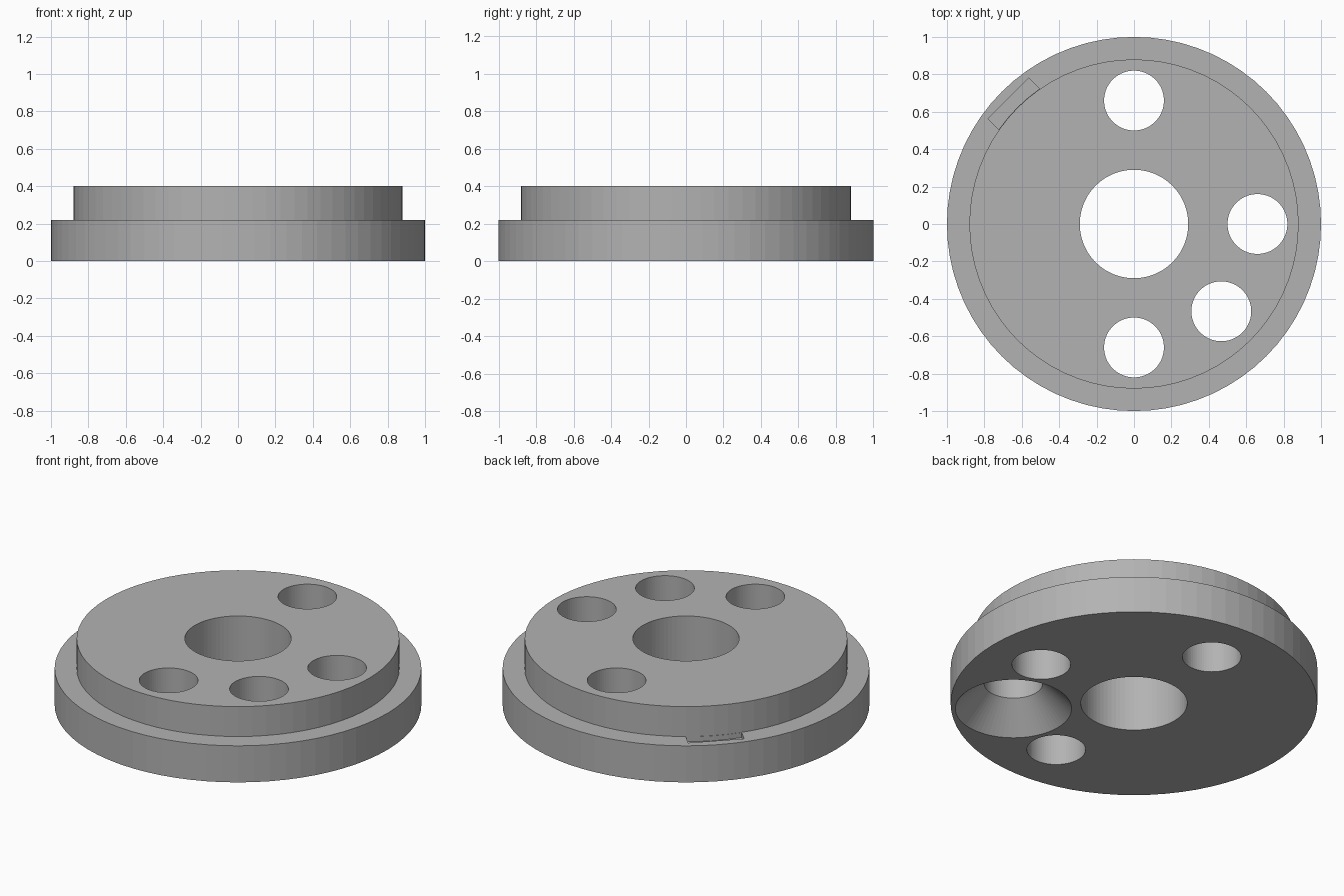
import bpy, bmesh, math
from mathutils import Matrix, Vector

if "Cube" in bpy.data.objects:
    bpy.data.objects.remove(bpy.data.objects["Cube"])

SIDES = 72
RIM, STEP, BORE = 1.0, 0.88, 0.29
LEDGE, TOP = 0.22, 0.40
HOLE_RADIUS, HOLE_CIRCLE = 0.16, 0.66

grey = bpy.data.materials.new("plain grey")
grey.use_nodes = True
colour = (0.45, 0.45, 0.45, 1)
grey.diffuse_color = colour
grey.node_tree.nodes["Principled BSDF"].inputs["Base Color"].default_value = colour


def make_object(name, bm):
    bmesh.ops.recalc_face_normals(bm, faces=bm.faces)
    mesh = bpy.data.meshes.new(name)
    bm.to_mesh(mesh)
    bm.free()
    mesh.materials.append(grey)
    obj = bpy.data.objects.new(name, mesh)
    bpy.context.collection.objects.link(obj)
    return obj


def cone(name, angle, distance, z0, z1, r0, r1, sides=SIDES, turn=0):
    """Cylinder, cone or prism placed on a circle around the axis."""
    bm = bmesh.new()
    bmesh.ops.create_cone(bm, cap_ends=True, segments=sides,
                          radius1=r0, radius2=r1, depth=z1 - z0)
    place = (Matrix.Rotation(math.radians(angle), 4, 'Z')
             @ Matrix.Translation((distance, 0, (z0 + z1) / 2))
             @ Matrix.Rotation(math.radians(turn), 4, 'Z'))
    bm.transform(place)
    return make_object(name, bm)


def cut(target, cutter):
    """Subtract the cutter and throw it away."""
    cutter.hide_render = True
    mod = target.modifiers.new("cut", 'BOOLEAN')
    mod.operation, mod.solver, mod.object = 'DIFFERENCE', 'EXACT', cutter
    bpy.context.view_layer.update()
    graph = bpy.context.evaluated_depsgraph_get()
    mesh = bpy.data.meshes.new_from_object(target.evaluated_get(graph))
    target.modifiers.clear()
    target.data = mesh
    bpy.data.objects.remove(cutter)


# Stepped flange turned around the central bore
bm = bmesh.new()
profile = [(BORE, 0), (RIM, 0), (RIM, LEDGE), (STEP, LEDGE), (STEP, TOP), (BORE, TOP)]
verts = [bm.verts.new((r, 0, z)) for r, z in profile]
edges = [bm.edges.new((verts[i - 1], verts[i])) for i in range(len(verts))]
bmesh.ops.spin(bm, geom=verts + edges, cent=(0, 0, 0), axis=(0, 0, 1),
               angle=math.tau, steps=SIDES)
bmesh.ops.remove_doubles(bm, verts=bm.verts, dist=0.0001)
flange = make_object("stepped_flange", bm)

# Six through holes
for angle in (0, 90, 180, 270, 135, -45):
    cut(flange, cone("hole_cutter", angle, HOLE_CIRCLE, -0.1, TOP + 0.1,
                     HOLE_RADIUS, HOLE_RADIUS))

# Countersink in the underside, extended slightly below the base
cut(flange, cone("countersink_cutter", -45, HOLE_CIRCLE, -0.01, 0.16, 0.327, 0.159))

# Hexagonal nut pocket in the underside
cut(flange, cone("nut_pocket_cutter", 135, HOLE_CIRCLE, -0.1, 0.208,
                 0.305, 0.305, sides=6, turn=30))

# Slot that opens the pocket through the ledge, following the step wall
bm = bmesh.new()
bmesh.ops.create_cube(bm, size=1)
bm.transform(Matrix.Rotation(math.radians(135), 4, 'Z')
             @ Matrix.Translation((0.8745, 0, 0.24))
             @ Matrix.Diagonal(Vector((0.149, 0.31, 0.10, 1))))
slot = make_object("slot_cutter", bm)
cut(slot, cone("step_wall_cutter", 0, 0, 0, 1, STEP + 0.002, STEP + 0.002))
cut(flange, slot)

# Flat facets all round
for face in flange.data.polygons:
    face.use_smooth = False
